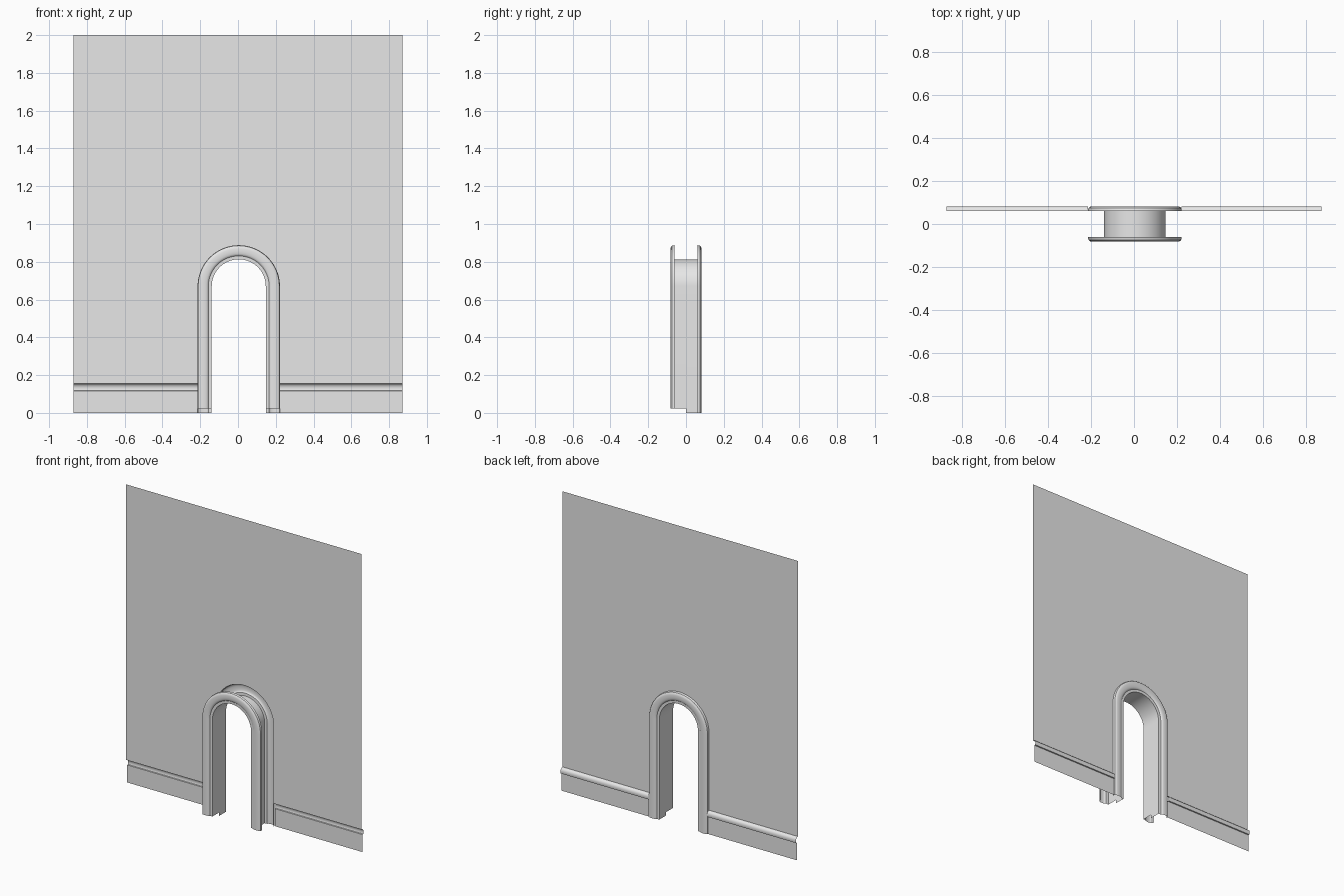
import bpy
import math

cube = bpy.data.objects.get("Cube")
if cube:
    bpy.data.objects.remove(cube, do_unlink=True)

plaster = bpy.data.materials.new("light_grey")
plaster.use_nodes = True
GREY = (0.8, 0.8, 0.8, 1)
plaster.diffuse_color = GREY
plaster.node_tree.nodes["Principled BSDF"].inputs["Base Color"].default_value = GREY

HALF_WIDTH, HEIGHT = 0.872, 2.0
WALL_Y = 0.061            # wall plane, and half the passage depth
CENTRE_X = 0.004          # doorway axis
INNER, TRIM = 0.143, 0.075
SPRING = 0.67             # height where the arch starts
BOARD_TOP = 0.155
ARC_STEPS = 32


def add_part(name, verts, faces):
    mesh = bpy.data.meshes.new(name)
    mesh.from_pydata(verts, [], faces)
    mesh.materials.append(plaster)
    obj = bpy.data.objects.new(name, mesh)
    bpy.context.collection.objects.link(obj)
    bpy.ops.object.select_all(action="DESELECT")
    obj.select_set(True)
    bpy.context.view_layer.objects.active = obj
    bpy.ops.object.shade_smooth_by_angle(angle=math.radians(35))
    return obj


def arch_line(radius, bottom):
    """Upside-down U outline as (x, z), from the -x foot to the +x foot."""
    arc = []
    for i in range(ARC_STEPS + 1):
        a = math.pi * (1 - i / ARC_STEPS)
        arc.append((CENTRE_X + radius * math.cos(a), SPRING + radius * math.sin(a)))
    return [(arc[0][0], bottom)] + arc + [(arc[-1][0], bottom)]


def grid_part(name, columns):
    """Skin between neighbouring lines of points."""
    rows = len(columns[0])
    verts = [p for col in columns for p in col]
    faces = []
    for j in range(len(columns) - 1):
        for i in range(rows - 1):
            a, b = j * rows + i, (j + 1) * rows + i
            faces.append((a, b, b + 1, a + 1))
    return add_part(name, verts, faces)


def arch_part(name, profile, bottom):
    """Sweep a (width, y) profile around the doorway."""
    grid_part(name, [[(x, y, z) for x, z in arch_line(INNER + w, bottom)]
                     for w, y in profile])


# Moulded door casings, hollow behind
casing = [(0, 0), (0, 0.011), (0.018, 0.012), (0.022, 0.017), (0.030, 0.020),
          (0.042, 0.021), (0.056, 0.021), (0.066, 0.019), (0.072, 0.014), (TRIM, 0)]
arch_part("back_casing", [(w, WALL_Y + h) for w, h in casing], 0)
arch_part("front_casing", [(w, -WALL_Y - h) for w, h in reversed(casing)], 0.023)

# Passage lining, its front half ending a little above the floor
arch_part("front_lining", [(0, -WALL_Y), (0, 0)], 0.023)
arch_part("back_lining", [(0, 0), (0, WALL_Y)], 0)

# Wall sheet with the arched opening
outline = [(-HALF_WIDTH, BOARD_TOP)] + arch_line(INNER + TRIM, BOARD_TOP)
outline += [(HALF_WIDTH, BOARD_TOP), (HALF_WIDTH, HEIGHT), (-HALF_WIDTH, HEIGHT)]
outline.reverse()
add_part("wall", [(x, WALL_Y, z) for x, z in outline], [tuple(range(len(outline)))])

# Skirting boards with a rounded top rail
skirting = [(0.011, 0), (0.011, 0.117), (0.019, 0.118), (0.021, 0.124),
            (0.021, 0.136), (0.018, 0.146), (0.011, 0.153), (0, BOARD_TOP)]
opening = INNER + TRIM
for side, x0, x1 in (("right", -HALF_WIDTH, CENTRE_X - opening),
                     ("left", CENTRE_X + opening, HALF_WIDTH)):
    grid_part(side + "_skirting", [[(x, WALL_Y + h, z) for x in (x0, x1)]
                                   for h, z in skirting])
